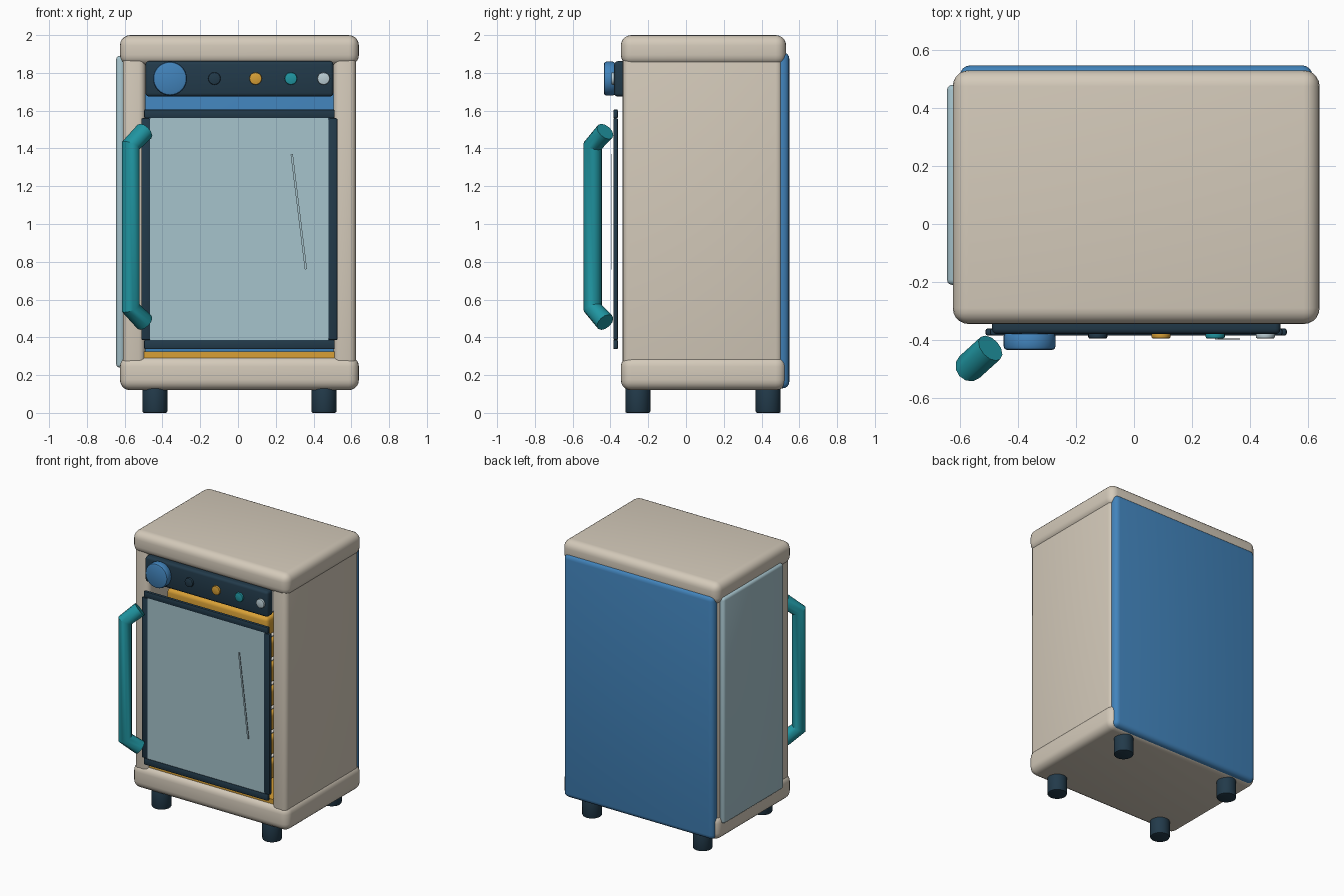
import bpy, math
from mathutils import Vector

if "Cube" in bpy.data.objects:
    bpy.data.objects.remove(bpy.data.objects["Cube"])


def mat(name, r, g, b):
    lin = [((c / 255 + 0.055) / 1.055) ** 2.4 for c in (r, g, b)]
    m = bpy.data.materials.new(name)
    m.diffuse_color = (*lin, 1)
    m.use_nodes = True
    m.node_tree.nodes["Principled BSDF"].inputs["Base Color"].default_value = m.diffuse_color
    return m


BEIGE = mat("warm beige", 212, 202, 186)
NAVY = mat("dark navy", 34, 58, 74)
BLUE = mat("blue", 66, 132, 188)
TEAL = mat("teal", 32, 150, 162)
MUSTARD = mat("mustard", 216, 160, 54)
GLASS = mat("pale blue glass", 166, 195, 204)
SILVER = mat("pale silver", 186, 205, 212)
CREAM = mat("cream", 236, 230, 218)


def finish(ob, name, material, bevel=0, segments=3):
    ob.name = name
    ob.data.materials.append(material)
    bpy.context.view_layer.objects.active = ob
    ob.select_set(True)
    if bevel:
        bv = ob.modifiers.new("bevel", 'BEVEL')
        bv.width, bv.segments = bevel, segments
        bv.limit_method, bv.angle_limit = 'ANGLE', math.radians(40)
        bpy.ops.object.modifier_apply(modifier="bevel")
    bpy.ops.object.shade_smooth_by_angle(angle=math.radians(35))
    ob.select_set(False)
    return ob


def box(name, x, y, z, material, bevel=0, segments=3):
    bpy.ops.mesh.primitive_cube_add(size=1)
    ob = bpy.context.object
    lo, hi = Vector((x[0], y[0], z[0])), Vector((x[1], y[1], z[1]))
    for v in ob.data.vertices:
        v.co = [lo[i] + (v.co[i] + 0.5) * (hi[i] - lo[i]) for i in range(3)]
    return finish(ob, name, material, bevel, segments)


def disc(name, loc, r, depth, material, bevel, front=True, sides=32):
    bpy.ops.mesh.primitive_cylinder_add(vertices=sides, radius=r, depth=depth, location=loc,
                                        rotation=(math.pi / 2 if front else 0, 0, 0))
    return finish(bpy.context.object, name, material, bevel, 2)


# cabinet shell
box("top_cap", (-0.625, 0.64), (-0.345, 0.53), (1.84, 2.0), BEIGE, 0.055, 5)
box("base_cap", (-0.625, 0.64), (-0.345, 0.53), (0.12, 0.30), BEIGE, 0.055, 5)
box("left_wall", (-0.61, -0.49), (-0.335, 0.51), (0.22, 1.92), BEIGE, 0.035, 4)
box("right_wall", (0.505, 0.625), (-0.335, 0.51), (0.22, 1.92), BEIGE, 0.035, 4)
box("back_panel", (-0.60, 0.615), (0.46, 0.547), (0.13, 1.91), BLUE, 0.035, 4)
box("left_side_panel", (-0.645, -0.60), (-0.21, 0.48), (0.24, 1.89), GLASS, 0.018, 3)

# feet
for side, x in (("left", -0.44), ("right", 0.455)):
    for end, y in (("front", -0.255), ("back", 0.435)):
        disc(f"{end}_{side}_foot", (x, y, 0.075), 0.066, 0.15, NAVY, 0.008, front=False)

# control panel, knob and indicators
box("control_panel", (-0.49, 0.505), (-0.38, -0.31), (1.675, 1.862), NAVY, 0.018, 3)
disc("dial_knob", (-0.36, -0.405, 1.77), 0.09, 0.06, BLUE, 0.014)
for i, (x, m) in enumerate(((-0.125, NAVY), (0.093, MUSTARD), (0.28, TEAL), (0.453, SILVER))):
    disc(f"indicator_{i + 1}", (x, -0.383, 1.77), 0.033, 0.024, m, 0.006, sides=20)

# door frame, glass and gleam
box("door_left_bar", (-0.512, -0.464), (-0.385, -0.36), (0.385, 1.56), NAVY, 0.008, 2)
box("door_right_bar", (0.478, 0.527), (-0.385, -0.36), (0.385, 1.56), NAVY, 0.008, 2)
box("door_top_bar", (-0.497, 0.512), (-0.385, -0.36), (1.56, 1.607), NAVY, 0.008, 2)
box("door_bottom_bar", (-0.497, 0.512), (-0.385, -0.36), (0.337, 0.387), NAVY, 0.008, 2)
box("door_glass", (-0.466, 0.48), (-0.38, -0.372), (0.385, 1.562), GLASS)
gleam = box("glass_gleam", (-0.006, 0.006), (-0.002, 0.002), (-0.307, 0.307), GLASS)
gleam.location = (0.322, -0.396, 1.065)
gleam.rotation_euler.y = -math.atan2(0.075, 0.61)

# interior floor and stacked trays
box("interior_floor", (-0.50, 0.515), (-0.32, 0.47), (0.28, 0.325), MUSTARD)
for i in range(7):
    z = 0.40 + i * 0.177
    box(f"tray_{i + 1}", (-0.40, 0.42), (-0.26, 0.42), (z, z + 0.14), MUSTARD, 0.025, 3)
    box(f"tray_lining_{i + 1}", (-0.37, 0.39), (-0.23, 0.39), (z + 0.136, z + 0.145), CREAM)

# door handle
curve = bpy.data.curves.new("handle_path", 'CURVE')
curve.dimensions = '3D'
curve.bevel_depth, curve.bevel_resolution, curve.use_fill_caps = 0.051, 4, True
pts = [(-0.495, -0.428, 1.49), (-0.568, -0.494, 1.415), (-0.568, -0.494, 0.555), (-0.495, -0.428, 0.48)]
spline = curve.splines.new('POLY')
spline.points.add(len(pts) - 1)
for p, co in zip(spline.points, pts):
    p.co = (*co, 1)
handle = bpy.data.objects.new("door_handle", curve)
bpy.context.collection.objects.link(handle)
bpy.ops.object.select_all(action='DESELECT')
bpy.context.view_layer.objects.active = handle
handle.select_set(True)
bpy.ops.object.convert(target='MESH')
finish(bpy.context.object, "door_handle", TEAL)
